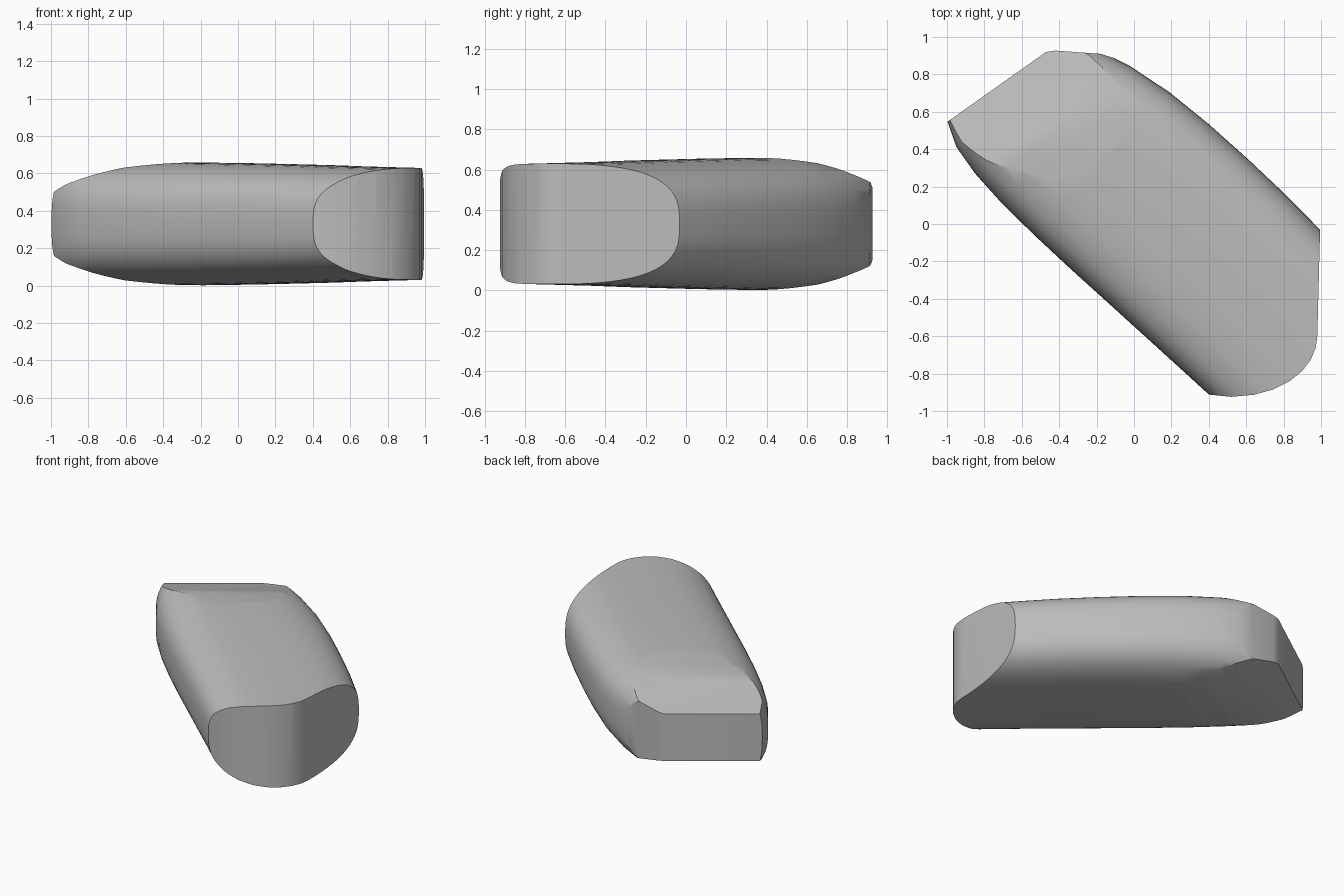
import bpy, bmesh, math
from mathutils import Vector

if "Cube" in bpy.data.objects:
    bpy.data.objects.remove(bpy.data.objects["Cube"])

MID = 0.33                                 # height of the symmetry plane
ALONG = Vector((0.722, -0.692, 0))         # long axis of the slab
ACROSS = Vector((0.692, 0.722, 0))

# stations: distance along, left edge, right edge, half height
STATIONS = [(-1.3, -.18, .20, .325), (-1.1, -.294, .36, .325), (-.97, -.36, .45, .326),
            (-.8, -.393, .533, .327), (-.6, -.408, .595, .328), (-.35, -.412, .64, .328),
            (-.08, -.408, .662, .325), (.2, -.40, .672, .320), (.46, -.393, .674, .315),
            (.72, -.386, .667, .308), (1.4, -.37, .62, .295)]
SEGMENTS = 64
POWER = 2 / 3                              # superellipse rounding


def signed_pow(v):
    return math.copysign(abs(v) ** POWER, v)


# rounded slab body, lofted through superellipse sections
bm = bmesh.new()
rings = []
for s, left, right, half in STATIONS:
    ring = []
    for i in range(SEGMENTS):
        t = 2 * math.pi * i / SEGMENTS
        c = (left + right) / 2 + (right - left) / 2 * signed_pow(math.cos(t))
        p = ALONG * s + ACROSS * c
        ring.append(bm.verts.new((p.x, p.y, MID + half * signed_pow(math.sin(t)))))
    rings.append(ring)
for a, b in zip(rings, rings[1:]):
    for i in range(SEGMENTS):
        j = (i + 1) % SEGMENTS
        bm.faces.new((a[i], a[j], b[j], b[i]))
bm.faces.new(rings[0])
bm.faces.new(rings[-1])
bmesh.ops.recalc_face_normals(bm, faces=bm.faces)


def slice_off(point, normal):
    """Remove everything on the normal side and cap the cut."""
    geom = bm.verts[:] + bm.edges[:] + bm.faces[:]
    bmesh.ops.bisect_plane(bm, geom=geom, dist=1e-5, plane_co=point,
                           plane_no=normal, clear_outer=True)
    rim = [e for e in bm.edges if e.is_boundary]
    if rim:
        bmesh.ops.holes_fill(bm, edges=rim, sides=0)


def slice_outline(points):
    """Vertical cuts along a clockwise outline."""
    for (x0, y0), (x1, y1) in zip(points, points[1:]):
        slice_off((x0, y0, 0), Vector((y0 - y1, x1 - x0, 0)).normalized())


# wedge faces above and below the back left end
end = Vector((-0.575, 0.818, 0))
corner = Vector((-1, 0.55, 0))
for rise, slope in ((.17, .30), (.24, .14)):
    for side in (1, -1):
        slice_off(corner + Vector((0, 0, MID + side * rise)),
                  (end * slope + Vector((0, 0, side))).normalized())

# flat back end and its corner facets
slice_outline([(-1, .53), (-1, .545), (-.47, .92), (-.42, .927), (-.18, .91), (-.10, .885)])
# flat right face running into the rounded front end
slice_outline([(.95, .03), (.995, -.03), (.98, -.60), (.972, -.66), (.945, -.725), (.90, -.785),
               (.83, -.842), (.74, -.886), (.64, -.913), (.52, -.924), (.40, -.912)])

mesh = bpy.data.meshes.new("slab_body")
bmesh.ops.recalc_face_normals(bm, faces=bm.faces)
bm.to_mesh(mesh)
bm.free()
body = bpy.data.objects.new("slab_body", mesh)
bpy.context.collection.objects.link(body)

grey = bpy.data.materials.new("plain grey")
grey.diffuse_color = (0.5, 0.5, 0.5, 1)
grey.use_nodes = True
grey.node_tree.nodes["Principled BSDF"].inputs["Base Color"].default_value = grey.diffuse_color
mesh.materials.append(grey)

bpy.context.view_layer.objects.active = body
body.select_set(True)
bpy.ops.object.shade_smooth_by_angle(angle=math.radians(28))
